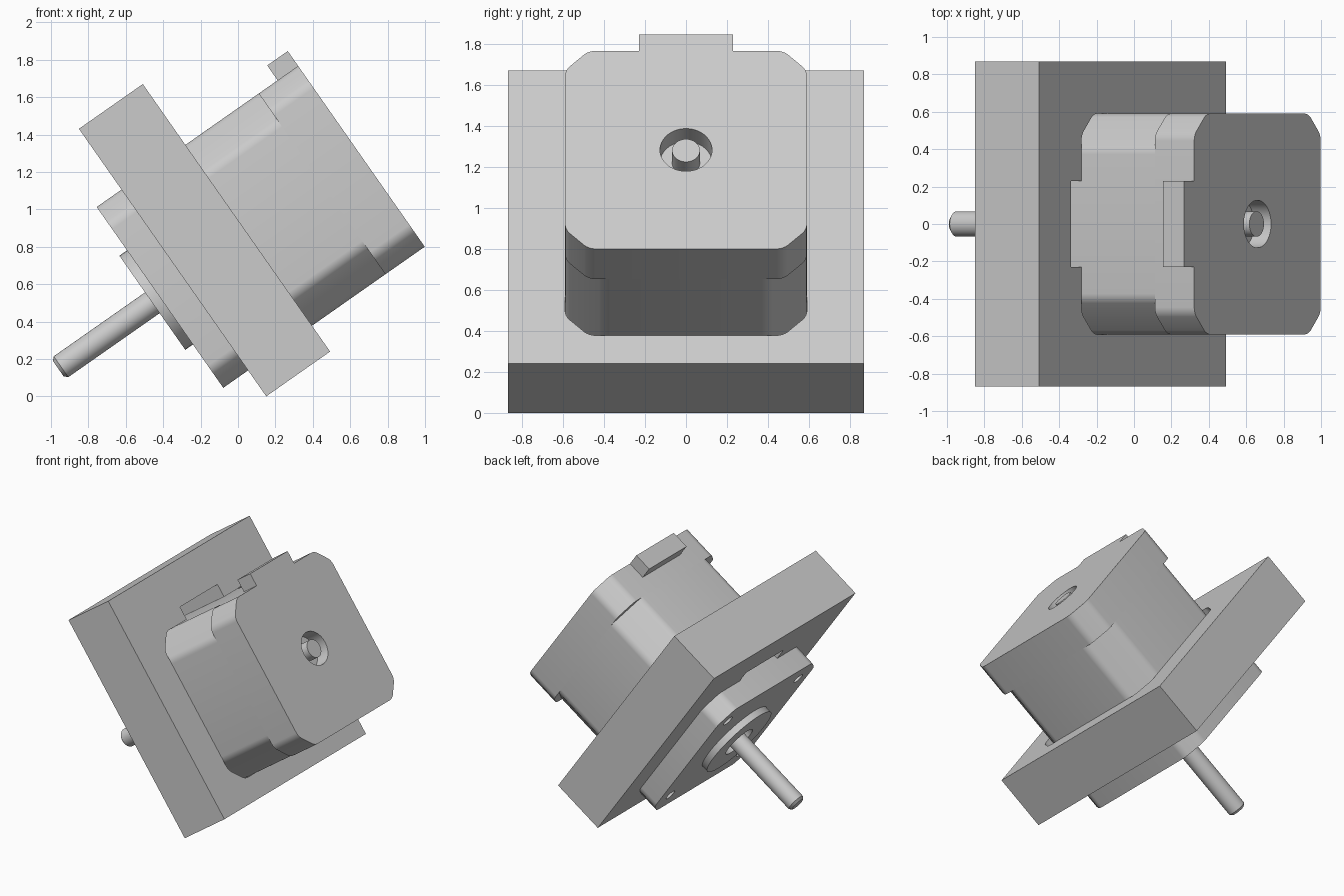
import bpy, bmesh, math
from mathutils import Matrix, Vector

cube = bpy.data.objects.get("Cube")
if cube:
    bpy.data.objects.remove(cube, do_unlink=True)

# Local frame: x runs along the shaft, from its tip to the rear; all tilted together
TILT = Matrix.Rotation(math.radians(-35), 4, 'Y')
AXIS_Z = 0.673          # height of the shaft axis in the local frame
HALF = 0.59             # half width of the motor
FRONT, REAR = -0.038, 1.277

grey = bpy.data.materials.new("light grey")
grey.diffuse_color = (0.6, 0.6, 0.6, 1)
grey.use_nodes = True
grey.node_tree.nodes["Principled BSDF"].inputs["Base Color"].default_value = (0.6, 0.6, 0.6, 1)


def finish(name, bm):
    bmesh.ops.recalc_face_normals(bm, faces=bm.faces)
    mesh = bpy.data.meshes.new(name)
    bm.to_mesh(mesh)
    bm.free()
    mesh.materials.append(grey)
    obj = bpy.data.objects.new(name, mesh)
    bpy.context.collection.objects.link(obj)
    obj.matrix_world = TILT
    return obj


def box(name, x0, x1, half_y, z0, z1):
    bm = bmesh.new()
    bmesh.ops.create_cube(bm, size=1)
    bmesh.ops.scale(bm, vec=(x1 - x0, 2 * half_y, z1 - z0), verts=bm.verts)
    bmesh.ops.translate(bm, vec=((x0 + x1) / 2, 0, (z0 + z1) / 2), verts=bm.verts)
    return finish(name, bm)


def rod(name, x0, x1, radius, y=0, z=0, chamfer=0):
    bm = bmesh.new()
    bmesh.ops.create_cone(bm, cap_ends=True, segments=48, radius1=radius, radius2=radius,
                          depth=x1 - x0, matrix=Matrix.Rotation(math.pi / 2, 4, 'Y'))
    bmesh.ops.translate(bm, vec=((x0 + x1) / 2, y, AXIS_Z + z), verts=bm.verts)
    if chamfer:
        rim = [e for e in bm.edges if all(v.co.x < x0 + 0.001 for v in e.verts)]
        bmesh.ops.bevel(bm, geom=rim, offset=chamfer, segments=1, affect='EDGES')
    return finish(name, bm)


def block(name, x0, x1, cut):
    """Square block along the shaft with cut corners, softened where they meet the sides."""
    bm = bmesh.new()
    a, b = HALF, HALF - cut
    quarter = [(a, b), (b, a)]
    ring = []
    for k in range(4):
        for y, z in quarter:
            p = Matrix.Rotation(k * math.pi / 2, 2) @ Vector((y, z))
            ring.append(bm.verts.new((x0, p.x, p.y + AXIS_Z)))
    face = bm.faces.new(ring)
    grown = bmesh.ops.extrude_face_region(bm, geom=[face])["geom"]
    bmesh.ops.translate(bm, vec=(x1 - x0, 0, 0),
                        verts=[g for g in grown if isinstance(g, bmesh.types.BMVert)])
    long_edges = [e for e in bm.edges if abs(e.verts[0].co.x - e.verts[1].co.x) > 0.01]
    bmesh.ops.bevel(bm, geom=long_edges, offset=0.03, segments=4, profile=0.5, affect='EDGES')
    return finish(name, bm)


def carve(obj, *cutters):
    for c in cutters:
        mod = obj.modifiers.new("cut", 'BOOLEAN')
        mod.operation, mod.solver, mod.object = 'DIFFERENCE', 'EXACT', c
    bpy.context.view_layer.update()
    done = bpy.data.meshes.new_from_object(obj.evaluated_get(bpy.context.evaluated_depsgraph_get()))
    obj.modifiers.clear()
    obj.data = done
    for c in cutters:
        bpy.data.objects.remove(c, do_unlink=True)


# Mounting plate with an opening for the motor and its connector
plate = box("mounting_plate", 0.124, 0.541, 0.87, -0.086, 1.66)
carve(plate, block("plate_opening", 0, 0.7, 0.115),
      box("connector_slot", 0, 0.7, 0.23, 1.0, 1.362))

# Motor: front flange, middle body with wider corner cuts, rear cap
flange = block("front_flange", FRONT, 0.22, 0.115)
body = block("motor_body", 0.22, 1.02, 0.188)
cap = block("rear_cap", 1.02, REAR, 0.115)
boss = rod("pilot_boss", -0.088, FRONT, 0.307)
screw_holes = [rod("screw_hole", -0.1, 0.09, 0.042, sy * 0.432, sz * 0.432)
               for sy in (-1, 1) for sz in (-1, 1)]
carve(flange, rod("flange_recess", -0.2, 0.02, 0.127), *screw_holes)
carve(boss, rod("boss_recess", -0.2, 0.02, 0.127))
carve(cap, rod("cap_recess", REAR - 0.11, 1.5, 0.127))

# Connector on top of the rear cap, and the shaft through the whole motor
connector = box("connector", 1.143, REAR, 0.23, 1.2, 1.36)
shaft = rod("shaft", -0.702, REAR - 0.005, 0.068, chamfer=0.018)

# Smooth the rounded parts, keeping sharp edges
bpy.ops.object.select_all(action='DESELECT')
for obj in (flange, body, cap, boss, shaft, plate):
    obj.select_set(True)
bpy.context.view_layer.objects.active = body
bpy.ops.object.shade_smooth_by_angle(angle=math.radians(30))
